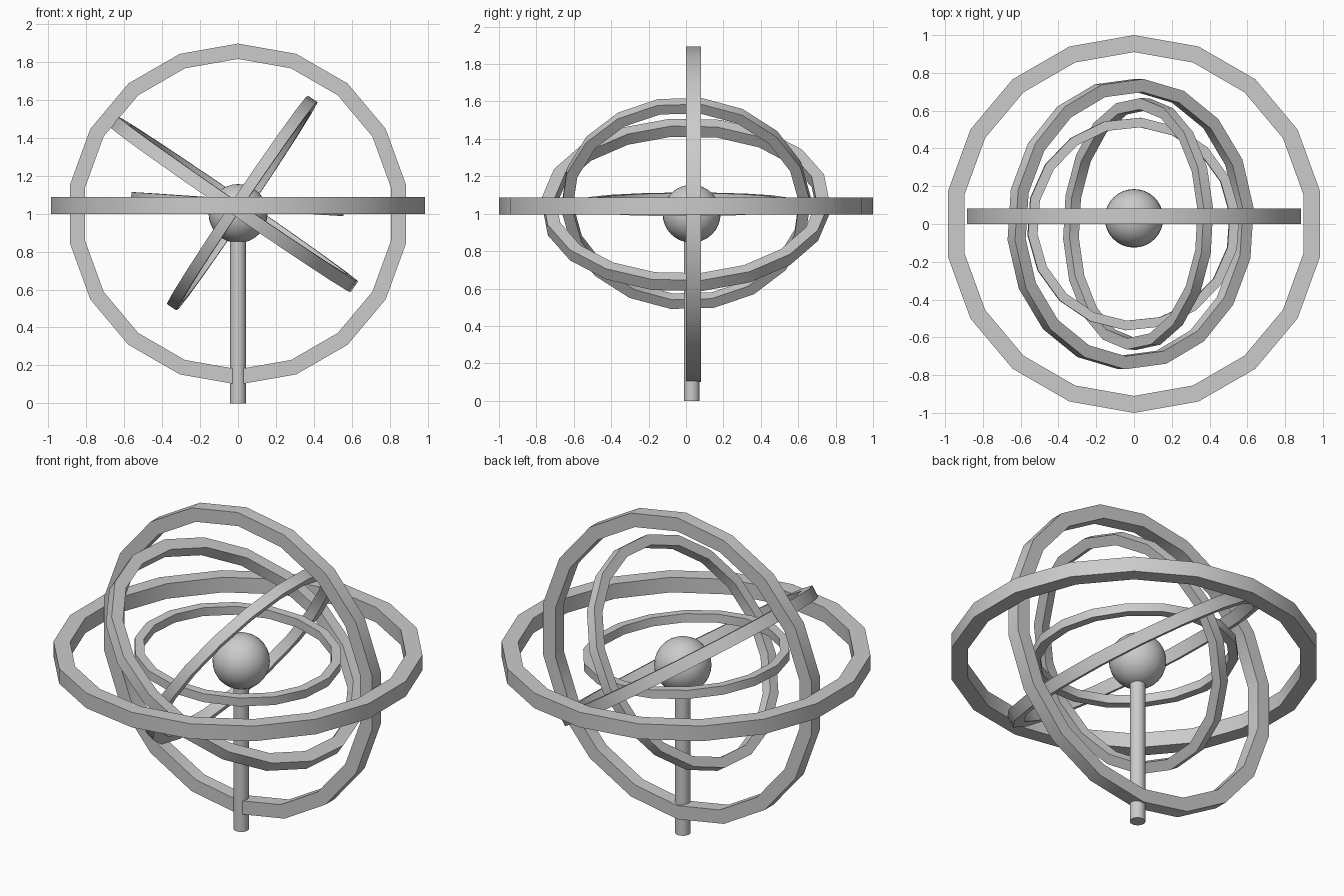
import bpy, bmesh
from math import radians, cos, sin, pi
from mathutils import Matrix, Vector

if "Cube" in bpy.data.objects:
    bpy.data.objects.remove(bpy.data.objects["Cube"])

SIDES = 18


def smooth(obj, angle=35):
    bpy.ops.object.select_all(action='DESELECT')
    obj.select_set(True)
    bpy.context.view_layer.objects.active = obj
    bpy.ops.object.shade_smooth_by_angle(angle=radians(angle))


def ring(name, radius, centre, rotation):
    """Flat-sided square-section ring, thickness 9% of its radius."""
    t = radius * 0.09
    section = [(radius, -t / 2), (radius, t / 2), (radius - t, t / 2), (radius - t, -t / 2)]
    bm = bmesh.new()
    loops = []
    for i in range(SIDES):
        a = pi / 2 + 2 * pi * i / SIDES
        loops.append([bm.verts.new((r * cos(a), r * sin(a), z)) for r, z in section])
    for i in range(SIDES):
        p, q = loops[i], loops[(i + 1) % SIDES]
        for j in range(4):
            k = (j + 1) % 4
            bm.faces.new((p[j], q[j], q[k], p[k]))
    bmesh.ops.recalc_face_normals(bm, faces=bm.faces)
    mesh = bpy.data.meshes.new(name)
    bm.to_mesh(mesh)
    bm.free()
    obj = bpy.data.objects.new(name, mesh)
    bpy.context.collection.objects.link(obj)
    obj.matrix_world = Matrix.Translation(Vector(centre)) @ rotation
    smooth(obj)


def turn(axis, degrees):
    return Matrix.Rotation(radians(degrees), 4, axis)


def tilted(degrees):
    # main tilt about y, with a slight twist
    return turn('Z', -2) @ turn('Y', degrees) @ turn('Z', -2)


# Horizontal and upright outer rings
ring("horizontal_ring", 1.0, (0, 0, 1.042), Matrix.Identity(4))
ring("upright_ring", 0.898, (0, 0.041, 0.997), turn('X', 90))

# Tilted inner rings
ring("tilted_outer_ring", 0.77, (-0.018, 0, 1.047), tilted(34.5))
ring("tilted_middle_ring", 0.667, (0.022, 0, 1.055), tilted(-56))
ring("inner_ring", 0.564, (-0.003, 0, 1.05), tilted(3.9))

# Central globe
bpy.ops.mesh.primitive_uv_sphere_add(segments=32, ring_count=16, radius=0.155,
                                     location=(0, 0.03, 1.0))
bpy.context.object.name = "globe"
smooth(bpy.context.object)

# Support post
bpy.ops.mesh.primitive_cylinder_add(vertices=32, radius=0.042, depth=0.9,
                                    location=(0, 0.03, 0.45))
bpy.context.object.name = "support_post"
smooth(bpy.context.object)
